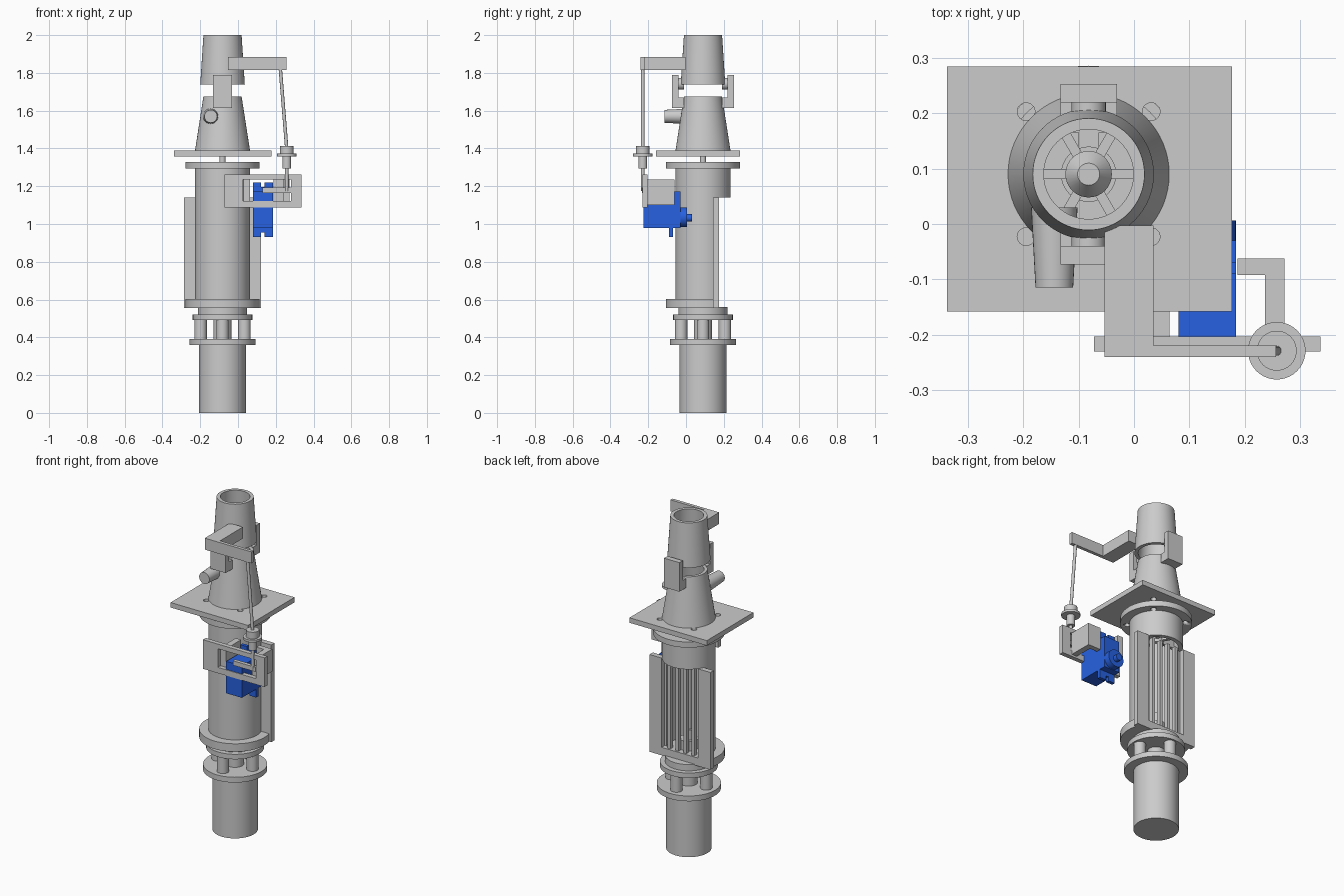
import bpy, bmesh
from math import pi, cos, sin, radians
from mathutils import Vector

if "Cube" in bpy.data.objects:
    bpy.data.objects.remove(bpy.data.objects["Cube"])

CX, CY = -0.082, 0.09          # main axis of the drive

blue = bpy.data.materials.new("servo_blue")
blue.diffuse_color = (0.02, 0.12, 0.75, 1)
blue.use_nodes = True
blue.node_tree.nodes["Principled BSDF"].inputs["Base Color"].default_value = blue.diffuse_color


def finish(name, bm, smooth=False, mat=None):
    bmesh.ops.recalc_face_normals(bm, faces=bm.faces)
    me = bpy.data.meshes.new(name)
    bm.to_mesh(me)
    bm.free()
    ob = bpy.data.objects.new(name, me)
    bpy.context.collection.objects.link(ob)
    if mat:
        me.materials.append(mat)
    if smooth:
        shade(ob)
    return ob


def select(ob):
    bpy.ops.object.select_all(action='DESELECT')
    ob.select_set(True)
    bpy.context.view_layer.objects.active = ob


def shade(ob):
    select(ob)
    bpy.ops.object.shade_smooth_by_angle(angle=radians(30))


def box(name, x0, x1, y0, y1, z0, z1, mat=None):
    bm = bmesh.new()
    bmesh.ops.create_cube(bm, size=1)
    for v in bm.verts:
        v.co = Vector(((x0 + x1) / 2 + v.co.x * (x1 - x0),
                       (y0 + y1) / 2 + v.co.y * (y1 - y0),
                       (z0 + z1) / 2 + v.co.z * (z1 - z0)))
    return finish(name, bm, mat=mat)


def lathe(name, prof, at=(CX, CY), closed=False, n=64):
    """Spin (radius, z) points round a vertical axis; closed makes a hollow ring."""
    bm = bmesh.new()
    rings = [[bm.verts.new((at[0] + r * cos(2 * pi * i / n), at[1] + r * sin(2 * pi * i / n), z))
              for i in range(n)] for r, z in prof]
    pairs = list(zip(rings, rings[1:]))
    if closed:
        pairs.append((rings[-1], rings[0]))
    for a, b in pairs:
        for i in range(n):
            j = (i + 1) % n
            bm.faces.new((a[i], a[j], b[j], b[i]))
    if not closed:
        bm.faces.new(rings[0])
        bm.faces.new(rings[-1])
    return finish(name, bm, True)


def rod(name, p, q, r, r2=None, mat=None, n=32):
    p, q = Vector(p), Vector(q)
    bm = bmesh.new()
    bmesh.ops.create_cone(bm, cap_ends=True, segments=n, radius1=r,
                          radius2=r if r2 is None else r2, depth=(q - p).length)
    rot = (q - p).to_track_quat('Z', 'Y')
    for v in bm.verts:
        v.co = rot @ v.co + (p + q) / 2
    return finish(name, bm, True, mat)


def cut(ob, *cutters):
    for c in cutters:
        m = ob.modifiers.new("cut", 'BOOLEAN')
        m.operation, m.solver, m.object = 'DIFFERENCE', 'EXACT', c
        select(ob)
        bpy.ops.object.modifier_apply(modifier=m.name)
        bpy.data.objects.remove(c)
    return ob


def yhole(x, z, r, y0, y1):
    return rod("hole", (x, y0, z), (x, y1, z), r, n=24)


def corner_holes(z0, z1):
    return [rod("hole", (CX + a * 0.113, CY + b * 0.113, z0), (CX + a * 0.113, CY + b * 0.113, z1), 0.016, n=24)
            for a in (-1, 1) for b in (-1, 1)]


# Motor, its flange, coupling posts and bearing plate
lathe("motor", [(0.124, 0), (0.124, 0.36)])
lathe("motor_flange", [(0.175, 0.36), (0.175, 0.392)])
for i in range(4):
    x, y = CX + 0.116 * cos(i * pi / 2), CY + 0.116 * sin(i * pi / 2)
    rod("spacer_post", (x, y, 0.39), (x, y, 0.495), 0.033)
lathe("coupling", [(0.048, 0.39), (0.048, 0.495)])
lathe("bearing_plate", [(0.158, 0.492), (0.158, 0.522), (0.13, 0.522), (0.13, 0.56)])

# Pump housing, flat cut at the rear for the water intake
lower = lathe("housing_lower_flange", [(0.196, 0.555), (0.196, 0.603)])
cut(lower, box("c", -1, 1, 0.175, 1, 0.5, 0.7))
tube = lathe("housing_tube", [(0.146, 0.6), (0.146, 1.3), (0.122, 1.3), (0.122, 0.6)], closed=True)
cut(tube, box("c", -1, 1, 0.145, 1, 0.5, 1.14))
shade(tube)
top = lathe("housing_top_flange", [(0.196, 1.294), (0.196, 1.328), (0.122, 1.328), (0.122, 1.294)], closed=True)
cut(top, *corner_holes(1.2, 1.4))
for s, name in ((-1, "intake_strip_left"), (1, "intake_strip_right")):
    x0, x1 = sorted((CX + s * 0.122, CX + s * 0.203))
    strip = box(name, x0, x1, 0.143, 0.175, 0.555, 1.14)
    cut(strip, *[yhole(CX + s * 0.161, z, 0.017, 0.1, 0.2) for z in (0.62, 0.845, 1.07)])
for k in (-1.5, -0.5, 0.5, 1.5):
    x = CX + k * 0.053
    box("intake_bar", x - 0.009, x + 0.009, 0.14, 0.165, 0.6, 1.145)

# Drive shaft and impeller blades
lathe("drive_shaft", [(0.016, 0.5), (0.016, 1.45)], n=24)
lathe("shaft_seal", [(0.05, 0.6), (0.05, 0.66), (0.03, 0.66), (0.03, 0.72)], n=32)


def blades(name, z0, z1, r, count=6):
    for i in range(count):
        a = 2 * pi * i / count
        b = box(name, 0.03, r, -0.009, 0.009, z0, z1)
        b.rotation_euler.z = a
        b.location = (CX, CY, 0)


lathe("impeller_hub", [(0.04, 1.16), (0.04, 1.27)], n=32)
blades("impeller_blade", 1.18, 1.25, 0.12)
lathe("stator_hub", [(0.042, 1.39), (0.042, 1.5), (0.02, 1.53)], n=32)
blades("stator_vane", 1.395, 1.48, 0.125)

# Transom plate, tapered outlet and swivelling nozzle
plate = box("transom_plate", -0.338, 0.177, -0.158, 0.285, 1.358, 1.388)
cut(plate, lathe("c", [(0.122, 1.3), (0.122, 1.45)]), *corner_holes(1.3, 1.45))
lathe("outlet_cone", [(0.146, 1.386), (0.101, 1.676), (0.083, 1.676), (0.126, 1.386)], closed=True)
lathe("steering_nozzle", [(0.118, 1.738), (0.101, 2.0), (0.081, 2.0), (0.098, 1.738)], closed=True)

# Pivot ears either side of the nozzle
for s, name in ((-1, "front"), (1, "rear")):
    def ys(a, b):
        return sorted((CY + s * a, CY + s * b))
    ear = box(name + "_pivot_ear", CX - 0.051, CX + 0.051, *ys(0.13, 0.163), 1.615, 1.79)
    cut(ear, yhole(CX, 1.738, 0.016, *ys(0.12, 0.18)))
    box(name + "_ear_foot", CX - 0.051, CX + 0.051, *ys(0.1, 0.131), 1.615, 1.67)
    rod(name + "_pivot_boss", (CX, CY + s * 0.1, 1.742), (CX, CY + s * 0.132, 1.742), 0.031)

# Cooling port on the outlet cone
port = rod("cooling_port", (-0.144, 0.03, 1.57), (-0.144, -0.115, 1.57), 0.042, 0.034)
cut(port, yhole(-0.144, 1.57, 0.018, -0.2, -0.02))
shade(port)

# Steering arm: block plus thin bar, as one L-shaped outline
bm = bmesh.new()
outline = [(-0.053, -0.24), (0.257, -0.24), (0.257, -0.22), (0.035, -0.22), (0.035, -0.003), (-0.053, -0.003)]
f = bm.faces.new([bm.verts.new((x, y, 1.814)) for x, y in outline])
ext = bmesh.ops.extrude_face_region(bm, geom=[f])
bmesh.ops.translate(bm, vec=(0, 0, 0.069), verts=[v for v in ext["geom"] if isinstance(v, bmesh.types.BMVert)])
arm = finish("steering_arm", bm)
cut(arm, yhole(0.222, 1.848, 0.012, -0.3, -0.2))

# Push rod with sealing grommet
P = (0.258, -0.229)
rod("push_rod", (0.222, -0.229, 1.848), (*P, 1.4), 0.009, n=16)
lathe("grommet", [(0.023, 1.295), (0.023, 1.358), (0.052, 1.358), (0.052, 1.372),
                  (0.036, 1.372), (0.036, 1.412)], at=P, n=40)
rod("lower_rod", (*P, 1.3), (*P, 1.175), 0.009, n=16)
box("servo_link", 0.13, 0.28, -0.234, -0.212, 1.165, 1.192)

# Servo bracket: front frame with a window and two walls running back
frame = box("bracket_frame", -0.072, 0.337, -0.23, -0.203, 1.088, 1.263)
cut(frame, box("c", 0.027, 0.281, -0.3, -0.1, 1.123, 1.235), yhole(0.0, 1.178, 0.014, -0.3, -0.1),
    yhole(0.309, 1.178, 0.014, -0.3, -0.1))
box("bracket_left_wall", 0.028, 0.064, -0.204, -0.062, 1.1, 1.235)
box("bracket_right_wall", 0.237, 0.272, -0.204, -0.062, 1.1, 1.235)
box("bracket_rear_lip", 0.187, 0.238, -0.092, -0.062, 1.1, 1.235)

# Servo with slotted mounting tabs and output gear
SX = 0.132
box("servo_body", SX - 0.052, SX + 0.052, -0.226, -0.03, 0.98, 1.172, blue)
for name, z0, z1, e in (("upper", 1.17, 1.22, 1.22), ("lower", 0.93, 0.982, 0.93)):
    tab = box("servo_%s_tab" % name, SX - 0.052, SX + 0.052, -0.09, -0.07, z0, z1, blue)
    cut(tab, box("c", SX - 0.009, SX + 0.009, -0.2, 0, e - 0.025, e + 0.025))
rod("servo_gear_housing", (SX, -0.031, 1.035), (SX, 0.006, 1.035), 0.052, mat=blue)
rod("servo_output_shaft", (SX, 0.005, 1.032), (SX, 0.032, 1.032), 0.02, mat=blue)
